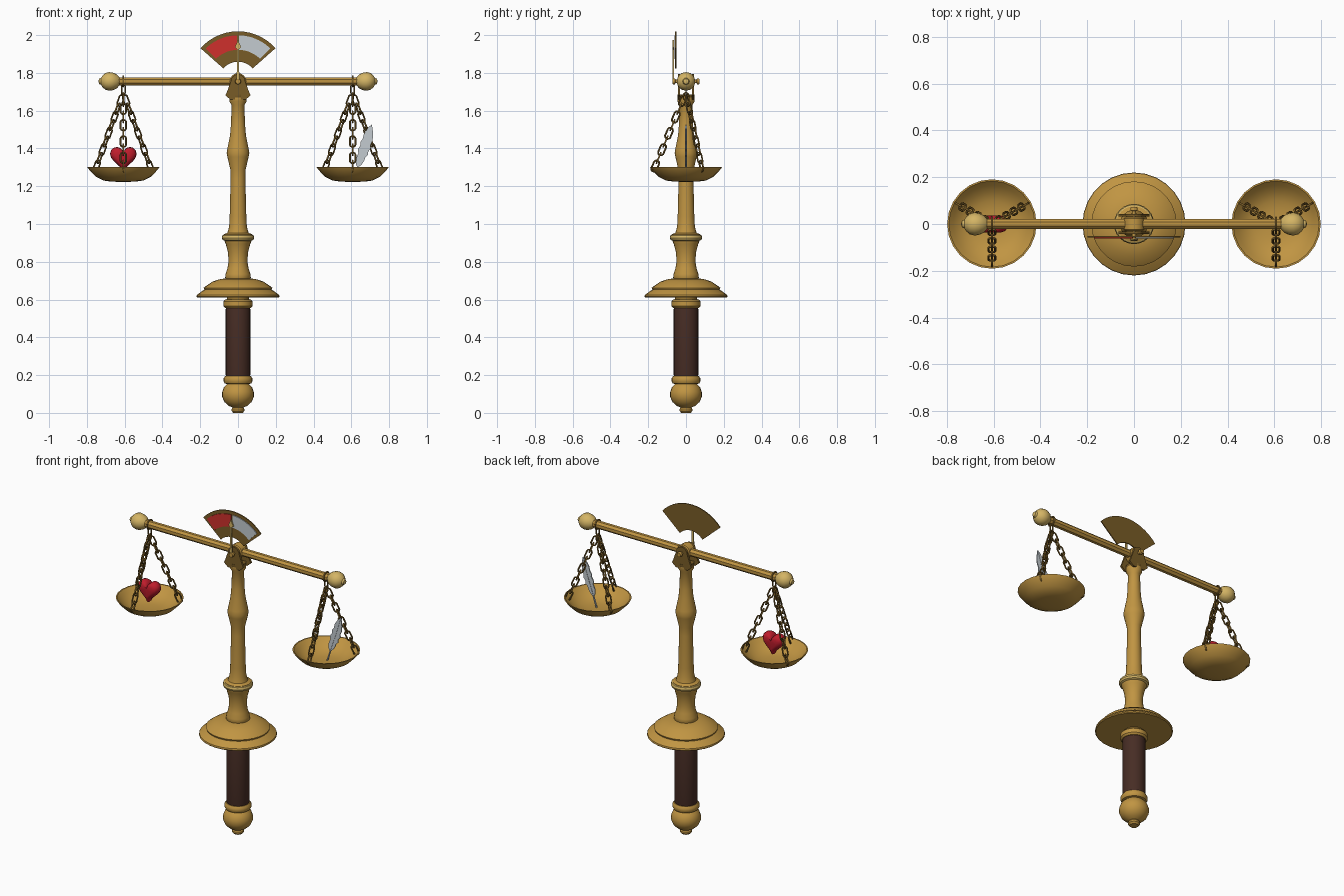
import bpy, bmesh, math
from mathutils import Vector, Matrix

if "Cube" in bpy.data.objects:
    bpy.data.objects.remove(bpy.data.objects["Cube"])


def colour(name, rgb):
    m = bpy.data.materials.new(name)
    m.diffuse_color = (*rgb, 1)
    m.use_nodes = True
    m.node_tree.nodes["Principled BSDF"].inputs["Base Color"].default_value = m.diffuse_color
    return m


GOLD = colour("gold", (0.53, 0.30, 0.055))
PALE = colour("pale gold", (0.66, 0.46, 0.13))
BRASS = colour("dark brass", (0.19, 0.107, 0.02))
LEATHER = colour("brown leather", (0.063, 0.026, 0.018))
RED = colour("red enamel", (0.62, 0.03, 0.025))
HEART = colour("heart red", (0.52, 0.012, 0.025))
SILVER = colour("silver", (0.55, 0.60, 0.63))


def finish(name, bm, mat, smooth=None):
    bmesh.ops.recalc_face_normals(bm, faces=bm.faces)
    me = bpy.data.meshes.new(name)
    bm.to_mesh(me)
    bm.free()
    me.materials.append(mat)
    ob = bpy.data.objects.new(name, me)
    bpy.context.collection.objects.link(ob)
    if smooth:
        bpy.ops.object.select_all(action='DESELECT')
        ob.select_set(True)
        bpy.context.view_layer.objects.active = ob
        bpy.ops.object.shade_smooth_by_angle(angle=math.radians(smooth))
    return ob


def lathe(name, profile, mat, place=Matrix(), sides=24, smooth=35):
    """Spin a (radius, height) profile about z, then place it."""
    bm = bmesh.new()
    vs = [bm.verts.new((r, 0, z)) for r, z in profile]
    es = [bm.edges.new(p) for p in zip(vs, vs[1:])]
    bmesh.ops.spin(bm, geom=vs + es, axis=(0, 0, 1), cent=(0, 0, 0),
                   angle=math.tau, steps=sides, use_duplicate=False)
    bmesh.ops.remove_doubles(bm, verts=bm.verts, dist=1e-5)
    bm.transform(place)
    return finish(name, bm, mat, smooth)


def plate(name, outline, y0, y1, mat):
    """Extrude an (x, z) outline from y0 to y1."""
    bm = bmesh.new()
    f = bm.faces.new([bm.verts.new((x, y0, z)) for x, z in outline])
    ext = bmesh.ops.extrude_face_region(bm, geom=[f])["geom"]
    bmesh.ops.translate(bm, vec=(0, y1 - y0, 0),
                        verts=[v for v in ext if isinstance(v, bmesh.types.BMVert)])
    return finish(name, bm, mat)


def sector(r0, r1, a0, a1, n=14):
    """Ring sector around the pivot, angles in degrees from straight up."""
    angs = [math.radians(a0 + (a1 - a0) * i / n) for i in range(n + 1)]
    pts = [(r1 * math.sin(a), PIVOT + r1 * math.cos(a)) for a in angs]
    return pts + [(r0 * math.sin(a), PIVOT + r0 * math.cos(a)) for a in reversed(angs)]


def tube(bm, path, radius, plane_normal, sides=6):
    """Closed round wire along a flat loop."""
    n = len(path)
    rings = []
    for i, p in enumerate(path):
        t = (path[(i + 1) % n] - path[i - 1]).normalized()
        out = t.cross(plane_normal)
        rings.append([bm.verts.new(p + radius * (math.cos(a) * out + math.sin(a) * plane_normal))
                      for a in (math.tau * k / sides for k in range(sides))])
    for i in range(n):
        a, b = rings[i], rings[(i + 1) % n]
        for k in range(sides):
            j = (k + 1) % sides
            bm.faces.new((a[k], a[j], b[j], b[k]))


def link(bm, centre, along, side, length, width, wire):
    """One stadium-shaped chain link."""
    r, half = width / 2, (length - width) / 2
    path = []
    for i in range(12):
        a = math.pi * (i + 0.5) / 6
        path.append(centre + side * r * math.cos(a)
                    + along * (r * math.sin(a) + math.copysign(half, math.sin(a))))
    tube(bm, path, wire, along.cross(side).normalized())


PIVOT = 1.755

# Handle: pommel, grip, collar
lathe("pommel", [(0, 0), (.025, 0), (.034, .01), (.034, .02), (.028, .028), (.05, .038),
                 (.072, .058), (.084, .085), (.084, .11), (.074, .137), (.058, .153),
                 (.07, .156), (.076, .167), (.076, .183), (.068, .195), (0, .195)], GOLD)
lathe("grip", [(0, .19), (.063, .19), (.065, .2), (.065, .55), (.063, .565), (0, .565)], LEATHER)
lathe("grip_collar", [(0, .555), (.068, .555), (.077, .565), (.077, .59), (.068, .6),
                      (.058, .602), (.058, .62), (0, .62)], GOLD)

# Round guard
lathe("guard", [(0, .61), (.215, .61), (.22, .615), (.218, .624), (.19, .645), (.178, .652),
                (.182, .662), (.175, .668), (.135, .695), (.095, .708), (.065, .712),
                (0, .712)], GOLD, sides=28)

# Turned column and its ring
lathe("column", [(.06, .70), (.068, .715), (.066, .735), (.056, .765), (.05, .8), (.053, .85),
                 (.065, .895), (.076, .92), (.076, .945), (.056, .953), (.047, .985), (.044, 1.04),
                 (.039, 1.24), (.041, 1.29), (.056, 1.355), (.06, 1.375), (.056, 1.4),
                 (.042, 1.47), (.037, 1.53), (.034, 1.63), (.046, 1.65), (.046, 1.67), (0, 1.67)], GOLD)
lathe("column_ring", [(.07, .91), (.082, .916), (.086, .927), (.082, .94), (.07, .946)], PALE)

# Fork bracket holding the beam
lathe("bracket_base", [(0, 1.655), (.04, 1.655), (.046, 1.665), (.046, 1.685), (0, 1.685)], BRASS)
cheek = [(-.04, 1.658), (.04, 1.658), (.067, 1.682), (.06, 1.695)]
cheek += [(.038 * math.cos(a), PIVOT + .038 * math.sin(a))
          for a in (math.pi * i / 8 for i in range(9))]
cheek += [(-.06, 1.695), (-.067, 1.682)]
for label, s in (("front", -1), ("back", 1)):
    plate(label + "_bracket_cheek", cheek, s * .031, s * .043, BRASS)

# Pivot pin with end knobs, lying along y
to_y = Matrix.Translation((0, 0, PIVOT)) @ Matrix.Rotation(math.pi / 2, 4, 'X')
lathe("pivot_pin", [(0, -.072), (.013, -.072), (.016, -.066), (.016, -.058), (.009, -.056),
                    (.009, .056), (.016, .058), (.016, .066), (.013, .072), (0, .072)],
      GOLD, to_y, 12)
lathe("pivot_hub", [(0, -.03), (.038, -.03), (.044, -.024), (.044, .024), (.038, .03), (0, .03)],
      GOLD, to_y, 16)

# Beam, lying along x
turn = Matrix.Rotation(math.pi / 8, 4, 'Z')
to_x = Matrix.Translation((0, 0, PIVOT)) @ Matrix.Rotation(math.pi / 2, 4, 'Y')
lathe("beam", [(0, -.65), (.0235, -.65), (.0235, .65), (0, .65)], GOLD, to_x @ turn, 8, None)

# Dial with two painted fields and needle
plate("dial", sector(.104, .265, -48.5, 48.5), -.057, -.051, BRASS)
plate("red_field", sector(.167, .244, -44.5, -1.5), -.062, -.057, RED)
plate("silver_field", sector(.167, .244, 1.5, 44.5), -.062, -.057, SILVER)
plate("needle", [(-.008, 1.74), (.008, 1.74), (.004, 1.925), (.017, 1.935), (0, 1.975),
                 (-.017, 1.935), (-.004, 1.925)], -.071, -.064, PALE)

for label, s in (("left", -1), ("right", 1)):
    # Beam finial
    end = Matrix.Translation((0, 0, PIVOT)) @ Matrix.Rotation(s * math.pi / 2, 4, 'Y')
    lathe(label + "_finial", [(0, .626), (.022, .628), (.038, .643), (.047, .664), (.049, .682),
                              (.044, .702), (.03, .718), (.018, .725), (.014, .735), (0, .739)],
          PALE, end, 16)

    # Weighing pan
    cx = s * .607
    lathe(label + "_pan", [(0, 1.223), (.06, 1.224), (.105, 1.23), (.145, 1.25), (.172, 1.277),
                           (.187, 1.295), (.191, 1.302), (.184, 1.302), (.165, 1.282),
                           (.138, 1.259), (.1, 1.241), (.055, 1.235), (0, 1.234)],
          GOLD, Matrix.Translation((cx, 0, 0)))

    # Hanger: ring around the beam, hook below it
    bm = bmesh.new()
    up, xa, ya = Vector((0, 0, 1)), Vector((1, 0, 0)), Vector((0, 1, 0))
    link(bm, Vector((cx, 0, PIVOT)), up, ya, .056, .056, .005)
    link(bm, Vector((cx, 0, 1.712)), up, xa, .05, .02, .004)
    link(bm, Vector((cx, 0, 1.675)), up, ya, .04, .03, .004)
    finish(label + "_hanger", bm, BRASS, 60)

    # Three chains from hanger to rim
    for i, deg in enumerate((-90, 30, 150)):
        a = math.radians(deg)
        radial = Vector((math.cos(a), math.sin(a), 0))
        side = Vector((-math.sin(a), math.cos(a), 0))
        top = Vector((cx, 0, 1.675)) + radial * .008
        foot = Vector((cx, 0, 1.285)) + radial * .172
        d = (foot - top).normalized()
        cross = d.cross(side)
        bm = bmesh.new()
        count = 9
        for k in range(count):
            c = top.lerp(foot, (k + .5) / count)
            link(bm, c, d, side if k % 2 else cross, .062, .03, .0048)
        finish(f"{label}_chain_{i + 1}", bm, BRASS, 60)

# Puffed heart in the left pan
bm = bmesh.new()
rings = []
for y, k in ((-.036, .55), (-.03, .8), (-.016, .96), (0, 1), (.016, .96), (.03, .8), (.036, .55)):
    ring = []
    for i in range(28):
        t = math.tau * i / 28
        x = 16 * math.sin(t) ** 3
        z = 13 * math.cos(t) - 5 * math.cos(2 * t) - 2 * math.cos(3 * t) - math.cos(4 * t)
        ring.append(bm.verts.new((-.607 + x * .0044 * k, y, 1.353 + z * .0046 * k)))
    rings.append(ring)
for a, b in zip(rings, rings[1:]):
    for i in range(28):
        j = (i + 1) % 28
        bm.faces.new((a[i], a[j], b[j], b[i]))
bm.faces.new(rings[0])
bm.faces.new(rings[-1])
finish("heart", bm, HEART, 40)

# Notched feather and quill in the right pan
plate("feather", [(.633, 1.298), (.655, 1.315), (.668, 1.335), (.675, 1.355), (.688, 1.365),
                  (.69, 1.385), (.702, 1.4), (.702, 1.42), (.712, 1.44), (.716, 1.475),
                  (.709, 1.527), (.69, 1.512), (.667, 1.478), (.66, 1.45), (.648, 1.435),
                  (.65, 1.42), (.634, 1.395), (.637, 1.375), (.624, 1.345), (.624, 1.318)],
      -.003, .003, SILVER)
plate("quill", [(.612, 1.237), (.618, 1.237), (.647, 1.33), (.678, 1.42), (.708, 1.52),
                (.674, 1.42), (.642, 1.33)], -.005, .005, SILVER)
